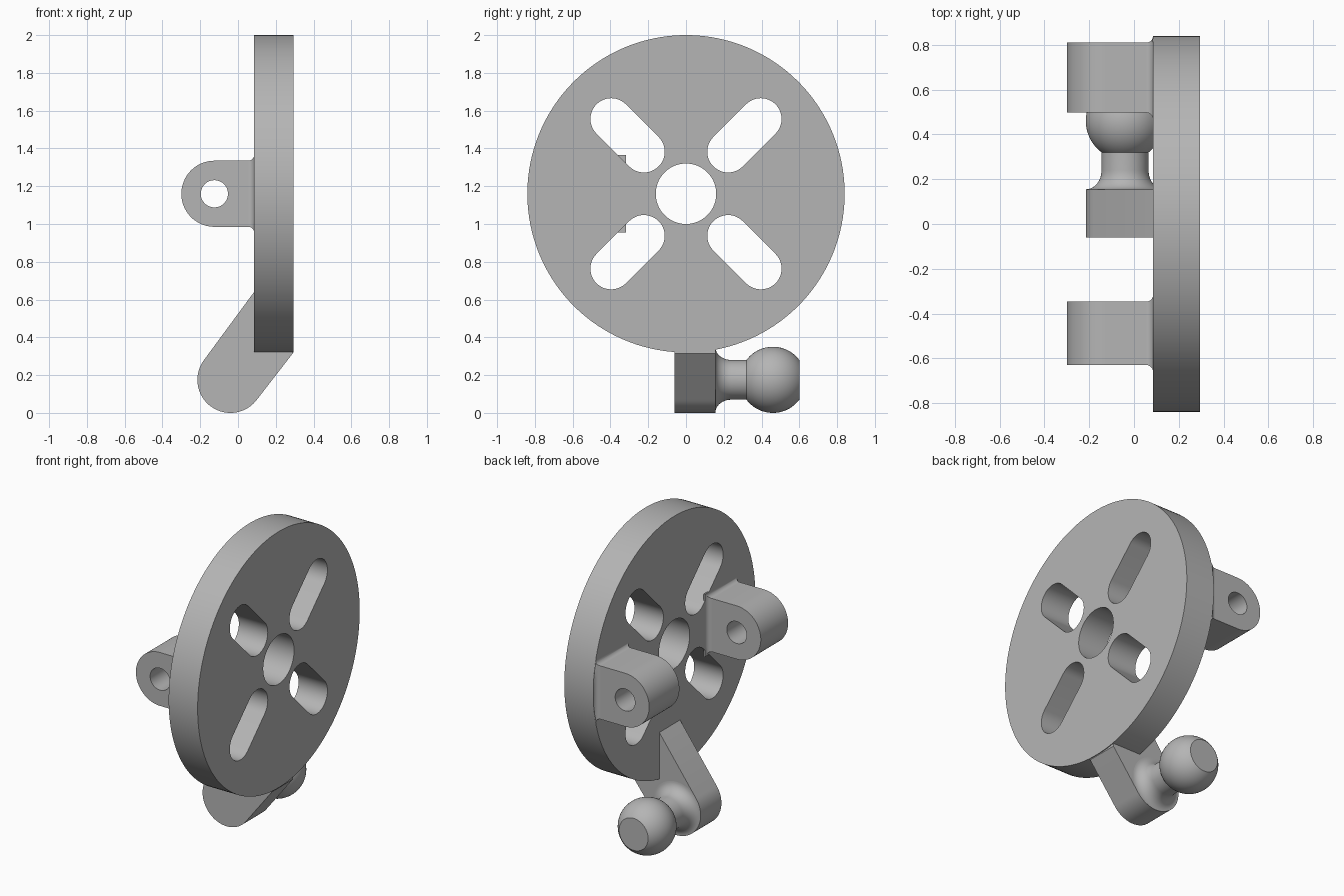
import bpy, bmesh
from math import sin, cos, radians, sqrt
from mathutils import Matrix

cube = bpy.data.objects.get("Cube")
if cube:
    bpy.data.objects.remove(cube)

grey = bpy.data.materials.new("plain grey")
grey.use_nodes = True
colour = (0.46, 0.46, 0.46, 1)
grey.diffuse_color = colour
grey.node_tree.nodes["Principled BSDF"].inputs["Base Color"].default_value = colour

DISC_Z, DISC_R = 1.16, 0.84
BACK, FACE = 0.085, 0.295      # disc thickness along x
YZ = Matrix(((0, 0, 1), (1, 0, 0), (0, 1, 0)))    # profile in y-z, thickness along x
XZ = Matrix(((1, 0, 0), (0, 0, -1), (0, 1, 0)))   # profile in x-z, thickness along y


def arc(u, v, r, start=0, end=360, steps=24):
    angles = [radians(start + (end - start) * i / steps) for i in range(steps + 1)]
    return [(u + r * cos(a), v + r * sin(a)) for a in angles]


def circle(u, v, r, steps=96):
    return arc(u, v, r, 0, 360, steps)[:-1]


def finish(name, bm):
    bmesh.ops.remove_doubles(bm, verts=bm.verts, dist=0.0001)
    bmesh.ops.recalc_face_normals(bm, faces=bm.faces)
    for f in bm.faces:
        f.smooth = True
    mesh = bpy.data.meshes.new(name)
    bm.to_mesh(mesh)
    bm.free()
    mesh.set_sharp_from_angle(angle=radians(30))
    mesh.materials.append(grey)
    obj = bpy.data.objects.new(name, mesh)
    bpy.context.collection.objects.link(obj)
    return obj


def plate(name, loops, low, high, axes, shift):
    """Filled outline (first loop) with holes (other loops), extruded to a solid."""
    curve = bpy.data.curves.new(name + "_outline", "CURVE")
    curve.dimensions = "2D"
    curve.fill_mode = "BOTH"
    curve.extrude = (high - low) / 2
    for loop in loops:
        spline = curve.splines.new("POLY")
        spline.points.add(len(loop) - 1)
        for point, (u, v) in zip(spline.points, loop):
            point.co = (u, v, 0, 1)
        spline.use_cyclic_u = True
    helper = bpy.data.objects.new(name + "_outline", curve)
    bpy.context.collection.objects.link(helper)
    graph = bpy.context.evaluated_depsgraph_get()
    solid = bpy.data.meshes.new_from_object(helper.evaluated_get(graph))
    bm = bmesh.new()
    bm.from_mesh(solid)
    bpy.data.objects.remove(helper)
    bpy.data.curves.remove(curve)
    bpy.data.meshes.remove(solid)
    bm.transform(Matrix.Translation(shift) @ axes.to_4x4())
    return finish(name, bm)


# Round disc with a centre hole and four diagonal slots
loops = [circle(0, DISC_Z, DISC_R, 160), circle(0, DISC_Z, 0.16)]
for quarter in (45, 135, 225, 315):
    du, dv = cos(radians(quarter)), sin(radians(quarter))
    near, far = 0.315, 0.56
    loops.append(
        arc(far * du, DISC_Z + far * dv, 0.11, quarter - 90, quarter + 90)
        + arc(near * du, DISC_Z + near * dv, 0.11, quarter + 90, quarter + 270))
plate("disc", loops, BACK, FACE, YZ, ((BACK + FACE) / 2, 0, 0))


# Two pierced lugs, each with a small fillet where it meets the disc
def lug(name, y0, y1):
    outline = arc(-0.125, DISC_Z, 0.175, 90, 270, 40)
    outline += [(BACK + 0.01, DISC_Z - 0.175), (BACK + 0.01, DISC_Z + 0.175)]
    plate(name, [outline, circle(-0.125, DISC_Z, 0.072, 48)], y0, y1, XZ,
          (0, (y0 + y1) / 2, 0))

    bm = bmesh.new()
    r, steps, cuts = 0.03, 8, 8
    rings = []
    for i in range(steps + 2):
        a = radians(90 * min(i, steps) / steps)
        grow = r * (1 - cos(a))
        x = BACK - r + r * sin(a) + (0.01 if i > steps else 0)
        half = 0.175 + grow
        heights = [half * (2 * k / cuts - 1) for k in range(cuts + 1)]
        limit = [sqrt((DISC_R - 0.001) ** 2 - h * h) for h in heights]
        ring = [(min(y1 + grow, m), h) for h, m in zip(heights, limit)]
        ring += [(max(y0 - grow, -m), h) for h, m in zip(heights, limit)][::-1]
        rings.append([bm.verts.new((x, y, DISC_Z + h)) for y, h in ring])
    for a, b in zip(rings, rings[1:]):
        for k in range(len(a)):
            n = (k + 1) % len(a)
            bm.faces.new((a[k], a[n], b[n], b[k]))
    bm.faces.new(rings[0])
    bm.faces.new(rings[-1])
    finish(name + "_fillet", bm)


lug("front_lug", -0.63, -0.347)
lug("rear_lug", 0.497, 0.81)

# Slanted arm with a rounded lower end
AX, AZ = -0.04, 0.175
arm = arc(AX, AZ, 0.175, 143.6, 322, 48)
arm += [(0.29, 0.315), (0.28, 0.6), (BACK + 0.005, 0.645), (BACK, 0.64)]
plate("arm", [arm], -0.06, 0.155, XZ, (0, 0.0475, 0))

# Ball stud: flared root, neck and ball with a flat end, turned about y
profile = [(0, 0.14), (0.165, 0.14)]
for i in range(13):
    t = radians(90 * i / 12)
    profile.append((0.105 + 0.07 * (1 - sin(t)), 0.155 + 0.085 * (1 - cos(t))))
profile += [(v, u) for u, v in arc(0.46, 0, 0.175, 143.13, 36.87, 32)]
profile.append((0, 0.6))
bm = bmesh.new()
verts = [bm.verts.new((AX + r, y, AZ)) for r, y in profile]
edges = [bm.edges.new(pair) for pair in zip(verts, verts[1:])]
bmesh.ops.spin(bm, geom=verts + edges, cent=(AX, 0, AZ), axis=(0, 1, 0),
               angle=radians(360), steps=64, use_merge=True)
finish("ball_stud", bm)
